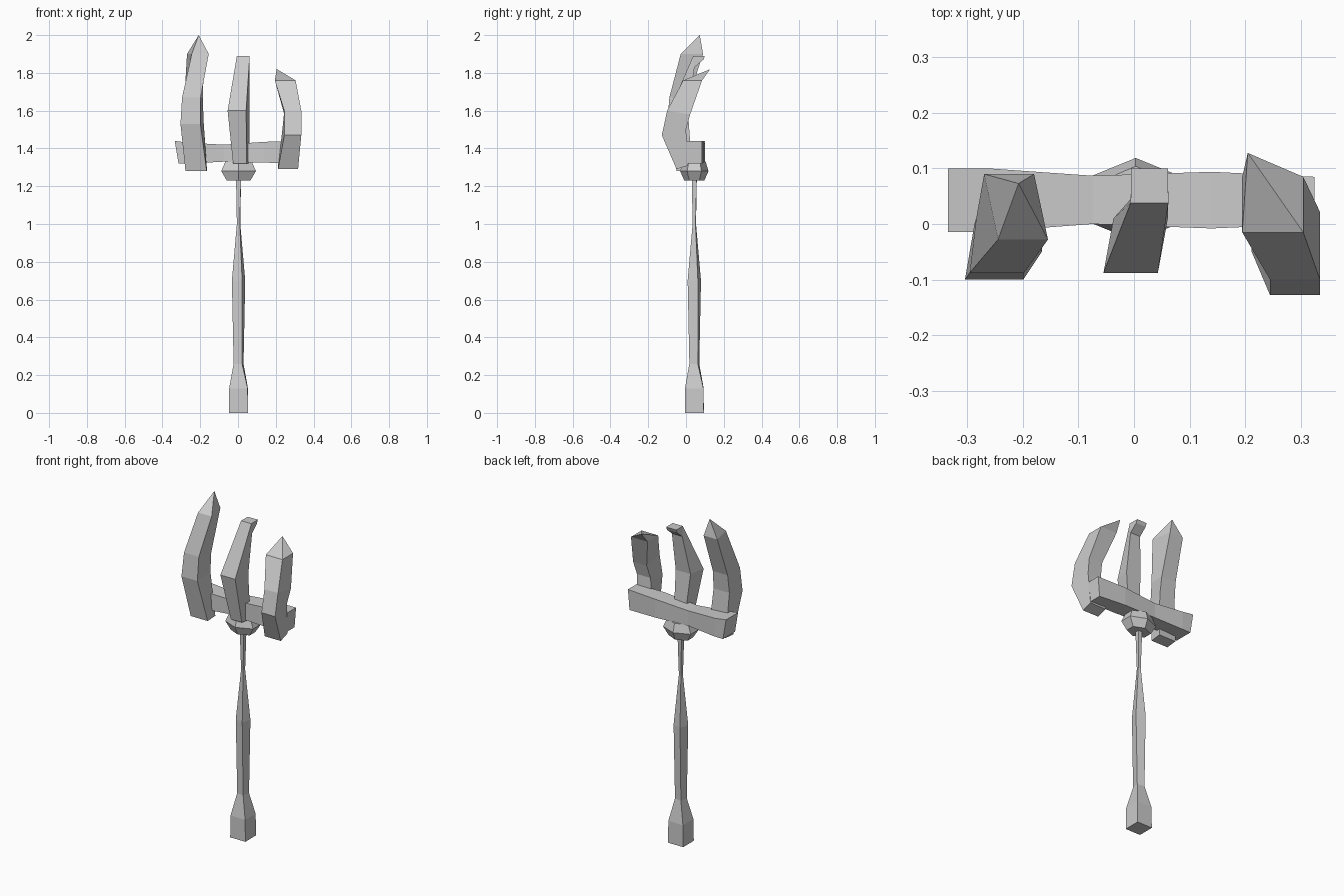
import bpy, bmesh
from math import sin, cos, radians, tau


def loft(name, rings, tip=None):
    """Skin a list of point rings; close with caps or a pointed tip."""
    bm = bmesh.new()
    loops = [[bm.verts.new(p) for p in ring] for ring in rings]
    n = len(rings[0])
    for a, b in zip(loops, loops[1:]):
        for i in range(n):
            j = (i + 1) % n
            bm.faces.new((a[i], a[j], b[j], b[i]))
    bm.faces.new(loops[0][::-1])
    if tip:
        t = bm.verts.new(tip)
        for i in range(n):
            bm.faces.new((loops[-1][i], loops[-1][(i + 1) % n], t))
    else:
        bm.faces.new(loops[-1])
    bmesh.ops.recalc_face_normals(bm, faces=bm.faces)
    mesh = bpy.data.meshes.new(name)
    bm.to_mesh(mesh)
    bm.free()
    obj = bpy.data.objects.new(name, mesh)
    bpy.context.collection.objects.link(obj)
    return obj


def polygon(sides, cx, cy, z, rx, ry, turn):
    return [(cx + rx * cos(tau * i / sides + radians(turn)),
             cy + ry * sin(tau * i / sides + radians(turn)), z) for i in range(sides)]


def slab(front, back, w):
    """Four-sided tine section from its front and back centres and width."""
    (fx, fy, fz), (bx, by, bz) = front, back
    return [(fx - w / 2, fy, fz), (fx + w / 2, fy, fz),
            (bx + w / 2, by, bz), (bx - w / 2, by, bz)]


# Handle: twisted square shaft (z, radius, turn)
shaft = [(0, 0.071, 45), (0.13, 0.069, 44), (0.26, 0.032, 35), (0.70, 0.040, 28),
         (1.0, 0.011, 35), (1.25, 0.019, 45)]
loft("handle", [polygon(4, 0.003, 0.044, z, r, r, a) for z, r, a in shaft])

# Collar: six-sided
collar = [(1.23, 0.072, 0.053), (1.28, 0.106, 0.075), (1.33, 0.081, 0.06)]
loft("collar", [polygon(6, 0.003, 0.044, z, rx, ry, 30) for z, rx, ry in collar])

# Crossbar (x bottom, x top, y front, y back, z bottom, z top)
bar = [(-0.315, -0.335, -0.014, 0.10, 1.32, 1.44), (-0.26, -0.26, -0.014, 0.10, 1.32, 1.43),
       (-0.075, -0.075, 0.0, 0.087, 1.33, 1.42), (0.14, 0.14, -0.008, 0.094, 1.325, 1.435),
       (0.315, 0.325, 0.0, 0.085, 1.32, 1.44)]
loft("crossbar", [[(xb, y0, z0), (xb, y1, z0), (xt, y1, z1), (xt, y0, z1)]
                  for xb, xt, y0, y1, z0, z1 in bar])

# Tines
loft("left_tine", [
    slab((-0.222, -0.05, 1.28), (-0.22, 0.02, 1.285), 0.112),
    slab((-0.252, -0.10, 1.53), (-0.235, 0.0, 1.55), 0.105),
    slab((-0.247, -0.088, 1.67), (-0.235, 0.012, 1.66), 0.098),
    slab((-0.20, -0.028, 1.90), (-0.225, 0.09, 1.90), 0.09)],
    tip=(-0.208, 0.073, 2.0))

loft("middle_tine", [
    slab((0.01, -0.03, 1.32), (0.025, 0.03, 1.32), 0.072),
    slab((-0.006, -0.088, 1.60), (0.012, 0.01, 1.60), 0.098),
    slab((0.028, 0.038, 1.89), (0.028, 0.045, 1.83), 0.068),
    slab((0.028, 0.10, 1.89), (0.028, 0.092, 1.87), 0.066)])

loft("right_tine", [
    slab((0.265, -0.05, 1.29), (0.265, 0.012, 1.31), 0.106),
    slab((0.29, -0.128, 1.47), (0.28, 0.0, 1.50), 0.09),
    slab((0.29, -0.10, 1.60), (0.29, 0.022, 1.58), 0.09),
    slab((0.25, -0.015, 1.76), (0.25, 0.085, 1.76), 0.11)],
    tip=(0.205, 0.128, 1.82))
